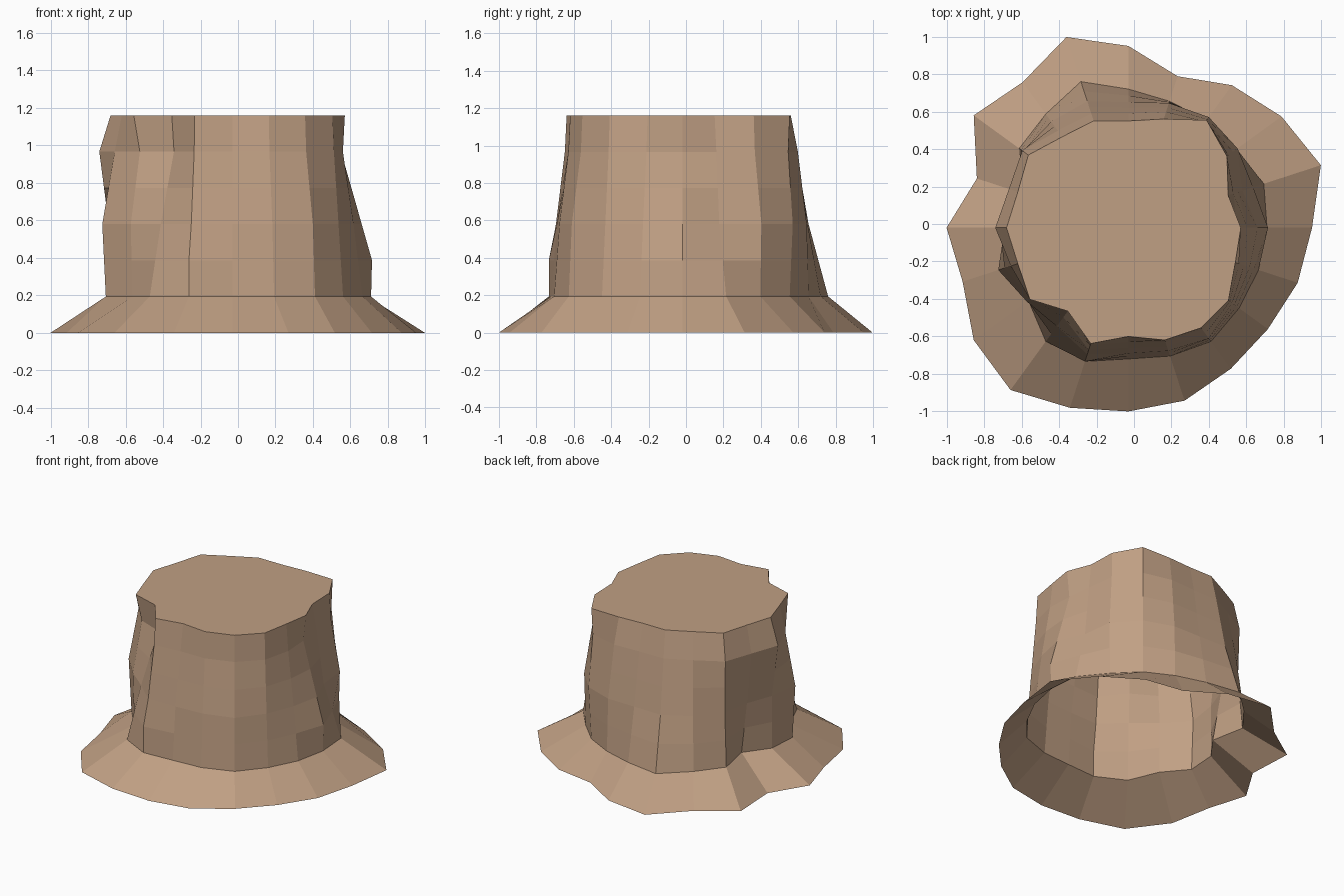
import bpy
import bmesh
from math import cos, sin, radians

default_cube = bpy.data.objects.get("Cube")
if default_cube:
    bpy.data.objects.remove(default_cube, do_unlink=True)

# Uneven outlines in hundredths, counter-clockwise from +x
ROOT = (98, 108, 101, 94, 85, 97, 107, 96, 102, 85, 97, 93, 102, 107, 101, 98, 97, 93, 92, 95)
LOW = (74, 76, 71, 71, 71, 74, 82, 75, 72, 56, 66, 71, 66, 75, 75, 70, 72, 75, 73, 73)
MID = (69, 64, 72, 73, 70, 67, 71, 70, 69, 62, 66, 73, 67, 65, 71, 67, 69, 73, 70, 68)
SHOULDER = (58, 59, 66, 70, 65, 61, 64, 64, 70, 67, 71, 66, 61, 53, 66, 61, 64, 67, 67, 62)
TOP = (60, 56, 65, 71, 61, 57, 60, 60, 66, 62, 65, 62, 65, 55, 65, 58, 63, 66, 66, 60)
SEGMENTS = len(ROOT)
CENTRE_X, CENTRE_Y = -0.03, -0.02
RING_STEP = 1.16 / 6


def halfway(a, b):
    return [(p + q) / 2 for p, q in zip(a, b)]


def add_ring(bm, radii, height):
    ring = []
    for i, radius in enumerate(radii):
        angle = radians(360 * i / SEGMENTS)
        r = radius / 100
        ring.append(bm.verts.new((CENTRE_X + r * cos(angle),
                                  CENTRE_Y + r * sin(angle), height)))
    return ring


def bridge(bm, lower, upper):
    for i in range(SEGMENTS):
        j = (i + 1) % SEGMENTS
        bm.faces.new((lower[i], lower[j], upper[j], upper[i]))


# Stack of outlines: flared root, then the trunk narrowing upward
outlines = [ROOT, LOW, halfway(LOW, MID), MID,
            halfway(MID, SHOULDER), SHOULDER, TOP]

# Bulges in the lower bark on the left side and at the front
outlines[2][0] += 3
outlines[2][14] += 2

# Trunk surface, open underneath with a flat cut on top
bm = bmesh.new()
rings = [add_ring(bm, radii, level * RING_STEP)
         for level, radii in enumerate(outlines)]
for lower, upper in zip(rings, rings[1:]):
    bridge(bm, lower, upper)
bm.faces.new(rings[-1])

mesh = bpy.data.meshes.new("tree_stump")
bm.to_mesh(mesh)
bm.free()
stump = bpy.data.objects.new("tree_stump", mesh)
bpy.context.scene.collection.objects.link(stump)

# Bare wood colour
wood = bpy.data.materials.new("tan_wood")
wood.use_nodes = True
colour = (0.53, 0.35, 0.23, 1)
wood.diffuse_color = colour
for node in wood.node_tree.nodes:
    if node.type == "BSDF_PRINCIPLED":
        node.inputs["Base Color"].default_value = colour
mesh.materials.append(wood)
